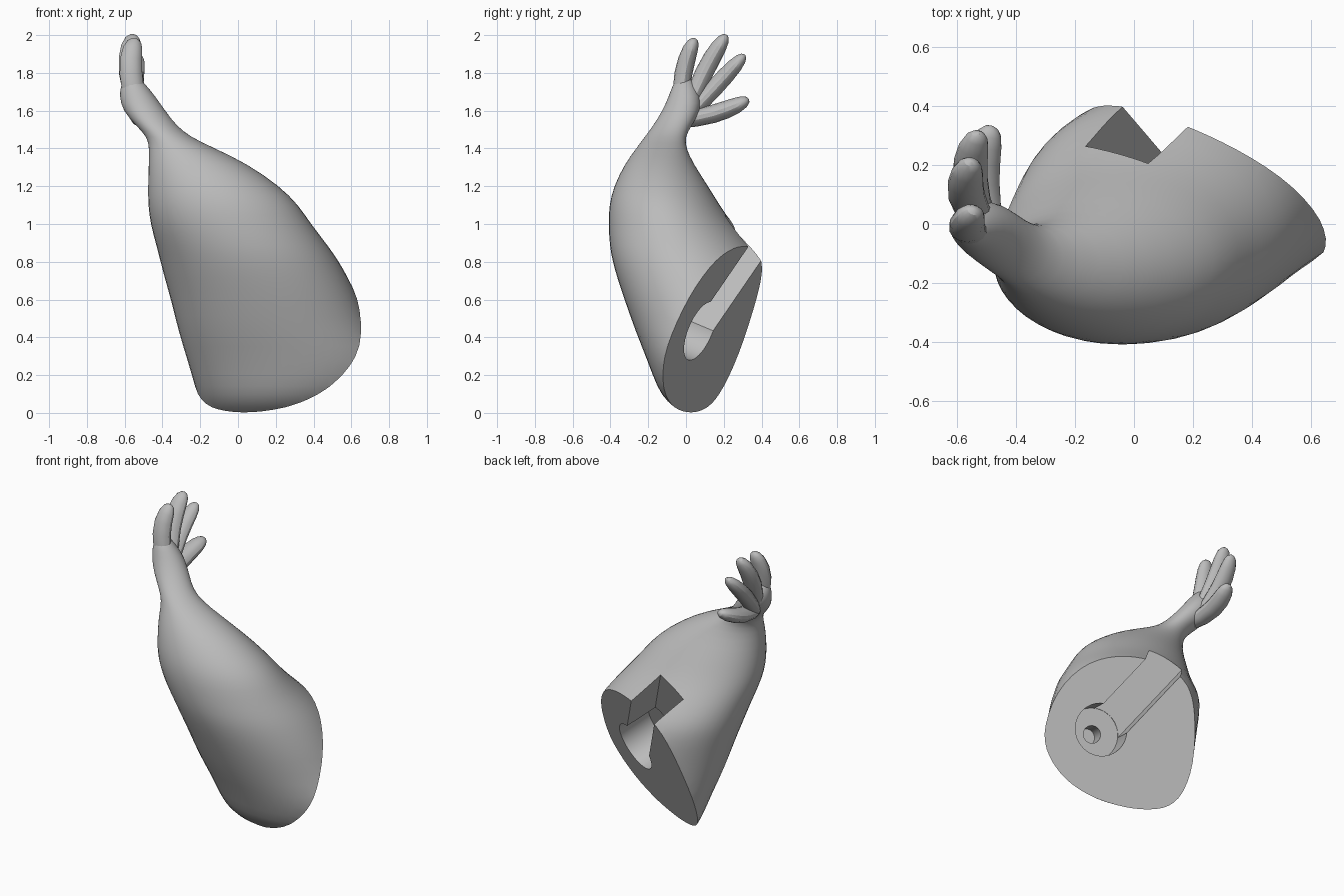
import bpy, bmesh, math
from mathutils import Vector, Matrix

if "Cube" in bpy.data.objects:
    bpy.data.objects.remove(bpy.data.objects["Cube"], do_unlink=True)

grey = bpy.data.materials.new("plain grey")
grey.use_nodes = True
grey.diffuse_color = (0.5, 0.5, 0.5, 1)
grey.node_tree.nodes["Principled BSDF"].inputs["Base Color"].default_value = (0.5, 0.5, 0.5, 1)


def make_object(name, bm):
    bmesh.ops.recalc_face_normals(bm, faces=bm.faces)
    mesh = bpy.data.meshes.new(name)
    bm.to_mesh(mesh)
    bm.free()
    mesh.materials.append(grey)
    obj = bpy.data.objects.new(name, mesh)
    bpy.context.scene.collection.objects.link(obj)
    return obj


def loft(name, rings):
    """Skin a closed tube over rings of points and cap both ends."""
    bm = bmesh.new()
    rows = [[bm.verts.new(p) for p in ring] for ring in rings]
    n = len(rows[0])
    for a, b in zip(rows, rows[1:]):
        for i in range(n):
            j = (i + 1) % n
            bm.faces.new((a[i], a[j], b[j], b[i]))
    bm.faces.new(rows[0])
    bm.faces.new(rows[-1])
    return make_object(name, bm)


def oval(z, x0, x1, y0, y1, n=24):
    return [Vector(((x0 + x1) / 2 + (x1 - x0) / 2 * math.cos(math.tau * i / n),
                    (y0 + y1) / 2 + (y1 - y0) / 2 * math.sin(math.tau * i / n), z))
            for i in range(n)]


def finger(name, base, mid, tip, radius):
    base, mid, tip = Vector(base), Vector(mid), Vector(tip)
    rings = []
    stations = ((0, .9), (.2, 1), (.45, 1.05), (.65, 1.02), (.82, .9), (.93, .68), (.98, .42), (1, .12))
    for t, scale in stations:
        centre = base * (1 - t) ** 2 + mid * 2 * t * (1 - t) + tip * t * t
        tangent = ((mid - base) * (1 - t) + (tip - mid) * t).normalized()
        side = tangent.cross(Vector((1, 0, 0))).normalized()
        up = side.cross(tangent)
        rings.append([centre + radius * scale * (side * math.cos(a) + up * 1.3 * math.sin(a))
                      for a in (math.tau * i / 14 for i in range(14))])
    return loft(name, rings)


def evaluated_mesh(obj):
    bpy.context.view_layer.update()
    graph = bpy.context.evaluated_depsgraph_get()
    return bpy.data.meshes.new_from_object(obj.evaluated_get(graph))


def volume(mesh):
    bm = bmesh.new()
    bm.from_mesh(mesh)
    result = bm.calc_volume()
    bm.free()
    return result


# Body, wrist and palm: oval sections (height, x range, y range)
sections = [
    (-.14, -.1, .6, .4, .9), (-.05, -.18, .66, .1, .8), (0, -.2, .68, -.03, .7),
    (.06, -.21, .72, -.105, .6), (.13, -.23, .8, -.155, .55), (.27, -.27, .82, -.205, .52),
    (.43, -.32, .71, -.27, .48), (.6, -.36, .645, -.33, .47), (.72, -.395, .585, -.37, .45),
    (.8, -.415, .54, -.392, .42), (.88, -.435, .485, -.408, .36), (1, -.468, .39, -.414, .25),
    (1.1, -.48, .325, -.41, .18), (1.2, -.48, .225, -.385, .12), (1.32, -.475, .05, -.325, .04),
    (1.4, -.472, -.12, -.265, .002), (1.46, -.48, -.25, -.22, -.005), (1.52, -.54, -.325, -.175, .03),
    (1.6, -.612, -.385, -.125, .08), (1.68, -.63, -.44, -.09, .08), (1.74, -.62, -.49, -.07, .05),
    (1.78, -.59, -.53, -.04, .02)]
body = loft("body_and_palm", [oval(*s) for s in sections])
body.modifiers.new("rounding", "SUBSURF").levels = 1
rounded = evaluated_mesh(body)
body.modifiers.clear()
body.data = rounded

# Frame of the slanted mounting face: slot direction, sideways, outward normal
normal = Vector((.38, .852, -.361)).normalized()
slot = Vector((-.435, .51, .743))
slot = (slot - normal * slot.dot(normal)).normalized()
centre = Vector((.33, .078, .432))
frame = Matrix((slot, normal.cross(slot), normal)).transposed().to_4x4()
frame.translation = centre

# Slice off the flat mounting face and close it
bm = bmesh.new()
bm.from_mesh(body.data)
bmesh.ops.bisect_plane(bm, geom=bm.verts[:] + bm.edges[:] + bm.faces[:], dist=1e-5,
                       plane_co=(.02, .03, 0), plane_no=normal, clear_outer=True)
bmesh.ops.holes_fill(bm, edges=[e for e in bm.edges if e.is_boundary], sides=0)
bmesh.ops.triangulate(bm, faces=[f for f in bm.faces if len(f.verts) > 4])
bmesh.ops.recalc_face_normals(bm, faces=bm.faces)
bm.to_mesh(body.data)
bm.free()


def cut(name, low, high, radius=None):
    """Subtract a box, or a cylinder if a radius is given, placed in the mounting frame."""
    bm = bmesh.new()
    low, high = Vector(low), Vector(high)
    size = high - low
    if radius:
        bmesh.ops.create_cone(bm, cap_ends=True, segments=40, radius1=radius, radius2=radius, depth=size.z)
    else:
        bmesh.ops.create_cube(bm, size=1)
        bmesh.ops.scale(bm, vec=size, verts=bm.verts)
    bmesh.ops.translate(bm, vec=(low + high) / 2, verts=bm.verts)
    bm.transform(frame)
    cutter = make_object(name, bm)
    cutter.hide_render = True
    before = volume(body.data)
    # Keep the first solver that really removes material
    for solver in ("EXACT", "MANIFOLD", "FLOAT"):
        mod = body.modifiers.new(name, "BOOLEAN")
        mod.operation = "DIFFERENCE"
        mod.solver = solver
        mod.object = cutter
        result = evaluated_mesh(body)
        body.modifiers.clear()
        if before * .7 < volume(result) < before * .9999:
            body.data = result
            break
    bpy.data.objects.remove(cutter, do_unlink=True)


depth, step = .22, -.32
cut("slot_cutter", (0, -.13, -depth), (1.2, .1, .3))
cut("rear_bore_cutter", (0, 0, -depth - .005), (0, 0, .3), .165)
cut("front_bore_cutter", (0, 0, step - .6), (0, 0, step), .115)
cut("bolt_hole_cutter", (0, 0, step - .05), (0, 0, .1), .055)
body.data.materials.clear()
body.data.materials.append(grey)
for poly in body.data.polygons:
    poly.material_index = 0

# Fingers fanning out from the palm
parts = [
    body,
    finger("first_finger", (-.53, -.03, 1.6), (-.6, -.03, 1.84), (-.54, .05, 1.98), .045),
    finger("second_finger", (-.52, .01, 1.6), (-.605, .1, 1.84), (-.55, .215, 2), .046),
    finger("third_finger", (-.52, .02, 1.58), (-.59, .17, 1.74), (-.525, .31, 1.895), .044),
    finger("thumb", (-.49, -.03, 1.55), (-.55, .17, 1.57), (-.48, .33, 1.66), .046)]

# Smooth shading with crisp cut edges
bpy.ops.object.select_all(action="DESELECT")
for part in parts:
    part.select_set(True)
bpy.context.view_layer.objects.active = body
bpy.ops.object.shade_smooth_by_angle(angle=math.radians(30))
